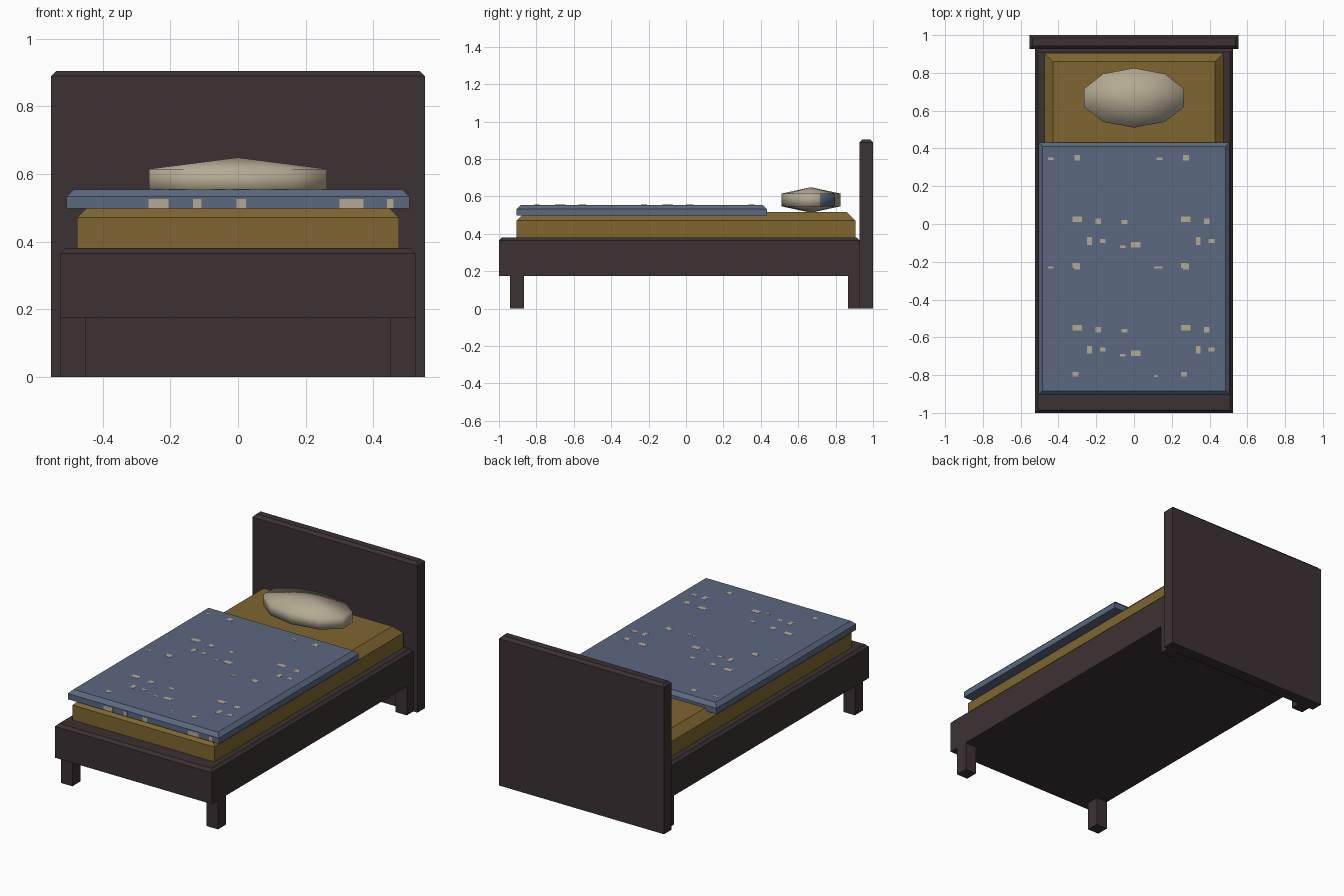
import bpy, bmesh

if "Cube" in bpy.data.objects:
    bpy.data.objects.remove(bpy.data.objects["Cube"])


def mat(name, rgb):
    m = bpy.data.materials.new(name)
    lin = [((c / 255 + 0.055) / 1.055) ** 2.4 for c in rgb]
    m.diffuse_color = (*lin, 1)
    m.use_nodes = True
    m.node_tree.nodes["Principled BSDF"].inputs["Base Color"].default_value = m.diffuse_color
    return m


WOOD = mat("dark wood", (60, 49, 51))
OCHRE = mat("ochre mattress", (126, 102, 48))
BLUE = mat("slate blue", (91, 104, 127))
CREAM = mat("cream", (180, 170, 147))


def finish(name, bm, *mats):
    bmesh.ops.recalc_face_normals(bm, faces=bm.faces)
    me = bpy.data.meshes.new(name)
    bm.to_mesh(me)
    bm.free()
    for m in mats:
        me.materials.append(m)
    ob = bpy.data.objects.new(name, me)
    bpy.context.collection.objects.link(ob)
    return ob


def add_box(bm, x0, x1, y0, y1, z0, z1, c=0.0):
    """Box whose top edge is chamfered by c."""
    levels = [(z0, 0), (z1, 0)] if c == 0 else [(z0, 0), (z1 - c, 0), (z1, c)]
    rings = [[bm.verts.new(p) for p in ((x0 + i, y0 + i, z), (x1 - i, y0 + i, z),
                                        (x1 - i, y1 - i, z), (x0 + i, y1 - i, z))]
             for z, i in levels]
    bm.faces.new(rings[0][::-1])
    bm.faces.new(rings[-1])
    for a, b in zip(rings, rings[1:]):
        for k in range(4):
            n = (k + 1) % 4
            bm.faces.new((a[k], a[n], b[n], b[k]))


def box(name, m, *dims):
    bm = bmesh.new()
    add_box(bm, *dims)
    return finish(name, bm, m)


# Wooden bed
box("headboard", WOOD, -0.553, 0.553, 0.927, 1.0, 0, 0.905, 0.016)
box("bed_frame", WOOD, -0.525, 0.525, -1.0, 0.927, 0.175, 0.381, 0.016)
for side, sx in (("left", -1), ("right", 1)):
    for end, y in (("front", -0.942), ("back", 0.865)):
        xs = sorted((sx * 0.45, sx * 0.525))
        box(f"{end}_{side}_leg", WOOD, *xs, y, y + 0.076, 0, 0.175)

# Bedding
box("mattress", OCHRE, -0.475, 0.475, -0.905, 0.905, 0.381, 0.516, 0.045)
box("blanket", BLUE, -0.506, 0.506, -0.905, 0.432, 0.498, 0.555, 0.022)

# Cream flecks repeated over the blanket: x, y, width, depth
flecks = [(-0.30, 0.025, 0.05, 0.03), (-0.19, 0.015, 0.03, 0.03), (-0.05, 0.01, 0.03, 0.02),
          (-0.30, 0.35, 0.03, 0.03), (-0.44, 0.345, 0.03, 0.012), (-0.235, -0.09, 0.025, 0.04),
          (-0.165, -0.09, 0.03, 0.02), (0.01, -0.11, 0.05, 0.03), (-0.06, -0.12, 0.03, 0.012),
          (-0.31, -0.22, 0.03, 0.025), (-0.46, -0.23, 0.02, 0.01)]
bm = bmesh.new()
for x, y, w, d in flecks:
    for dx in (0, 0.575):
        for dy in (0, -0.575):
            cx, cy = x + dx, y + dy
            if abs(cx) < 0.46 and -0.87 < cy < 0.4:
                add_box(bm, cx - w / 2, cx + w / 2, cy - d / 2, cy + d / 2, 0.5548, 0.556)
for x, w in ((-0.235, 0.06), (-0.12, 0.025), (0.01, 0.028), (0.335, 0.07), (0.45, 0.02)):
    add_box(bm, x - w / 2, x + w / 2, -0.906, -0.9045, 0.499, 0.527)
finish("blanket_flecks", bm, CREAM)

# Pillow: squashed low-sided sphere with a blue patch on one corner
bm = bmesh.new()
bmesh.ops.create_uvsphere(bm, u_segments=10, v_segments=3, radius=1)
for v in bm.verts:
    v.co = (v.co.x * 0.32, v.co.y * 0.182 + 0.668, v.co.z * 0.068 + 0.581)
for f in bm.faces:
    f.smooth = True
    c = f.calc_center_median()
    if len(f.verts) == 4 and c.x > 0.2 and c.y > 0.69:
        f.material_index = 1
finish("pillow", bm, CREAM, BLUE)
